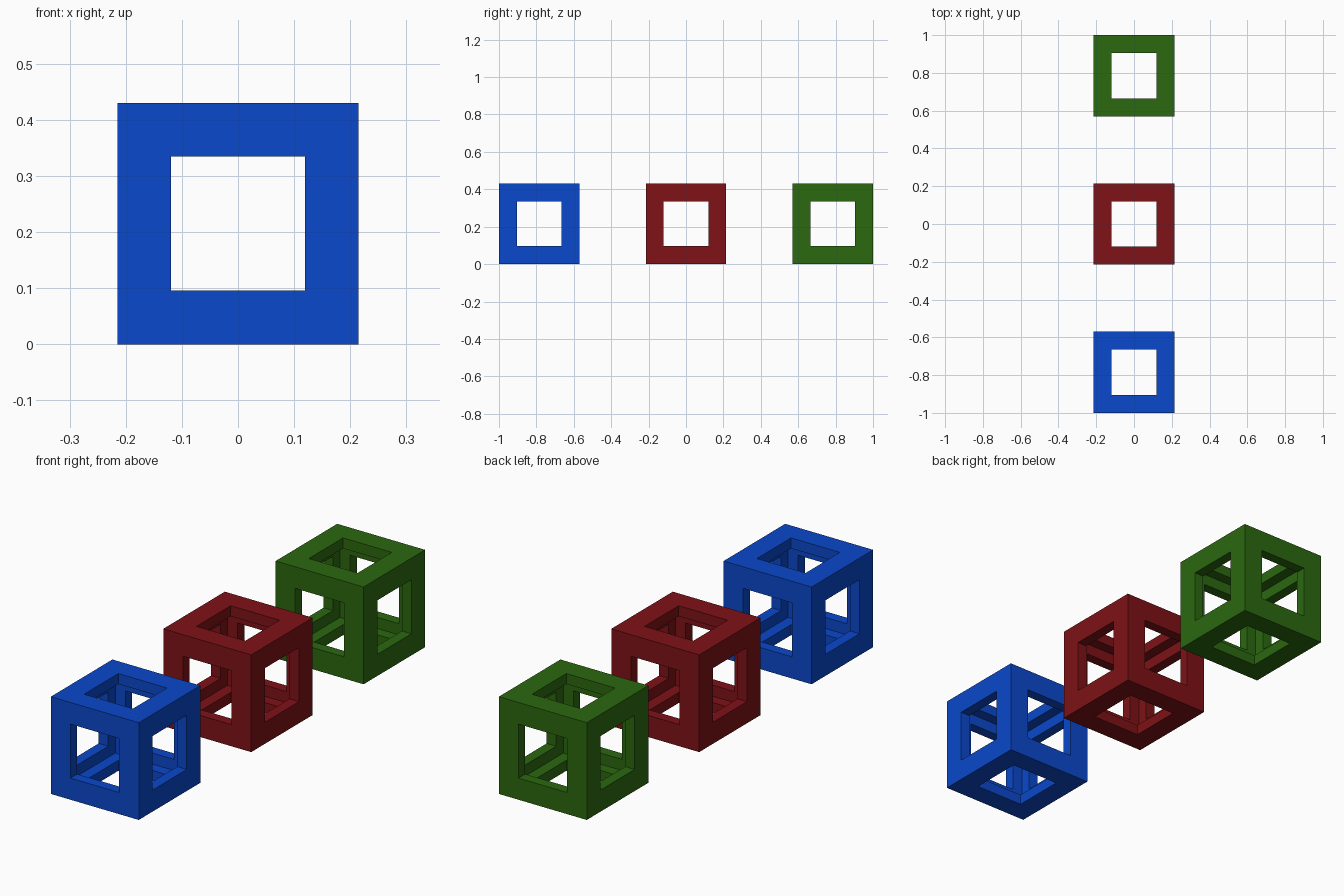
import bpy, bmesh

if "Cube" in bpy.data.objects:
    bpy.data.objects.remove(bpy.data.objects["Cube"])

SIZE = 0.43      # outer edge of each cube
BORDER = 0.0956  # width of the frame around each window
WALL = 0.0465    # shell thickness


def open_cube(name, y, color):
    # Cube with a square window in every face
    bm = bmesh.new()
    bmesh.ops.create_cube(bm, size=SIZE)
    windows = bm.faces[:]
    bmesh.ops.inset_individual(bm, faces=windows, thickness=BORDER, use_even_offset=True)
    bmesh.ops.delete(bm, geom=windows, context='FACES')
    bmesh.ops.recalc_face_normals(bm, faces=bm.faces[:])
    mesh = bpy.data.meshes.new(name)
    bm.to_mesh(mesh)
    bm.free()

    obj = bpy.data.objects.new(name, mesh)
    obj.location = (0, y, SIZE / 2)
    bpy.context.collection.objects.link(obj)

    # Thin wall grown inwards, leaving L-shaped edge posts
    shell = obj.modifiers.new("wall", 'SOLIDIFY')
    shell.thickness = WALL
    shell.offset = -1
    shell.use_even_offset = True
    shell.use_quality_normals = True

    mat = bpy.data.materials.new(name + "_paint")
    mat.diffuse_color = (*color, 1)
    mat.use_nodes = True
    mat.node_tree.nodes["Principled BSDF"].inputs["Base Color"].default_value = mat.diffuse_color
    mesh.materials.append(mat)


# Row of three cubes from front to back
step = 1 - SIZE / 2
open_cube("blue_open_cube", -step, (0.003, 0.065, 0.60))
open_cube("red_open_cube", 0, (0.21, 0.006, 0.008))
open_cube("green_open_cube", step, (0.025, 0.14, 0.005))
